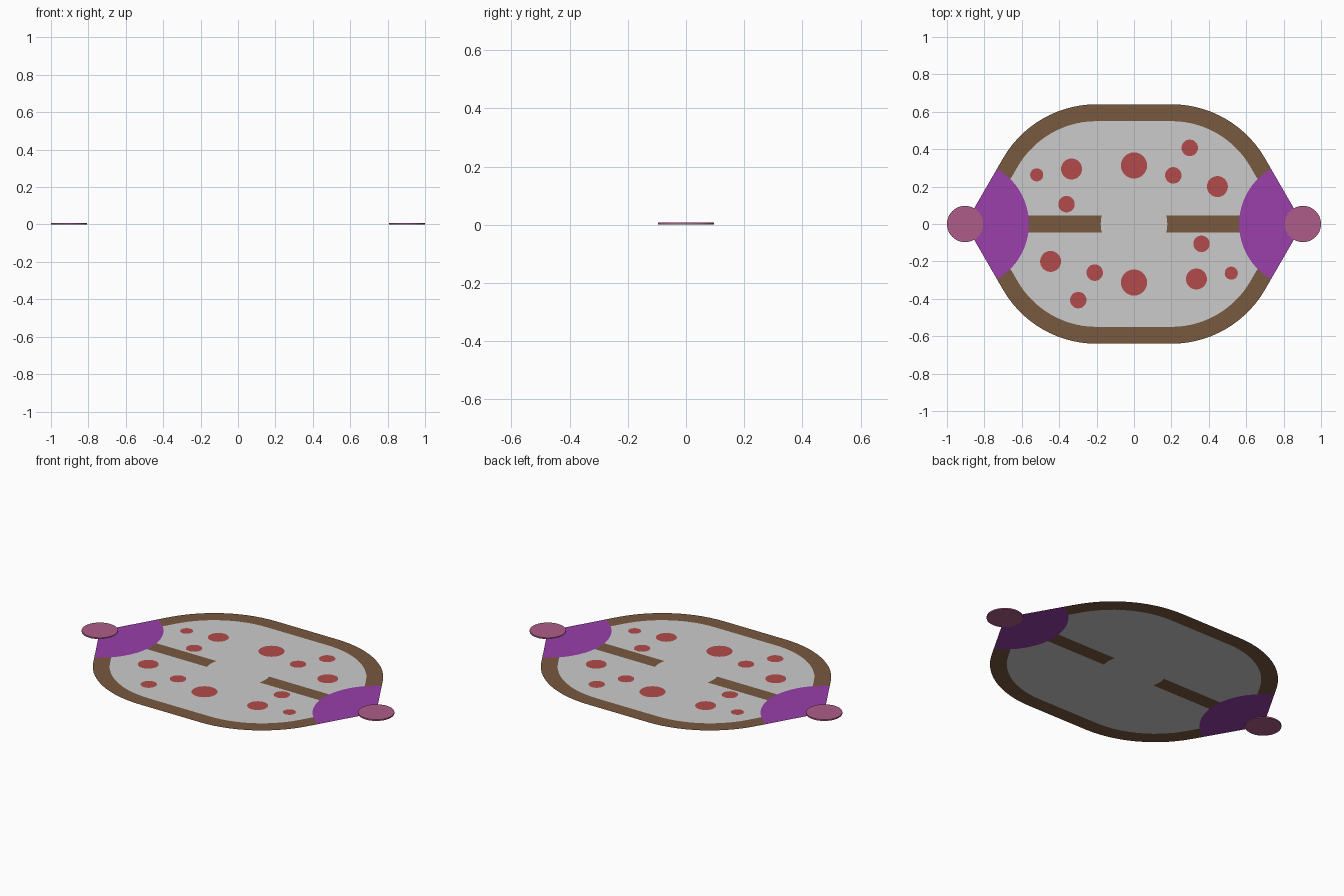
import bpy, bmesh
from math import sin, cos, asin, radians, pi

if "Cube" in bpy.data.objects:
    bpy.data.objects.remove(bpy.data.objects["Cube"])

APEX, HUB_R = 0.903, 0.341          # pointed end of the board, radius of the end zones
HALF_H, WALL, FLAT = 0.64, 0.09, 0.2  # board half depth, wall width, half of straight edge
BAR, GAP_R = 0.045, 0.178           # bar half width, open circle in the middle
Z = 0.004                           # sheet level, halfway up the end discs
COR_R = (APEX - HALF_H / 3 ** 0.5 - FLAT) * 3 ** 0.5
COR_Y = HALF_H - COR_R


def material(name, rgb):
    m = bpy.data.materials.new(name)
    m.diffuse_color = (*rgb, 1)
    m.use_nodes = True
    m.node_tree.nodes["Principled BSDF"].inputs["Base Color"].default_value = m.diffuse_color
    return m


BROWN = material("brown", (0.19, 0.10, 0.05))
PURPLE = material("purple", (0.32, 0.05, 0.40))
PINK = material("pink", (0.42, 0.11, 0.25))
RED = material("red", (0.45, 0.07, 0.07))


def arc(cx, cy, r, a0, a1, n):
    return [(cx + r * cos(a0 + (a1 - a0) * i / n), cy + r * sin(a0 + (a1 - a0) * i / n))
            for i in range(n + 1)]


def sheet(name, polys, mat=None, z=Z):
    bm = bmesh.new()
    for pts in polys:
        bm.faces.new([bm.verts.new((x, y, z)) for x, y in pts])
    bmesh.ops.remove_doubles(bm, verts=bm.verts, dist=1e-5)
    for f in bm.faces:
        f.normal_update()
        if f.normal.z < 0:
            f.normal_flip()
    me = bpy.data.meshes.new(name)
    bm.to_mesh(me)
    bm.free()
    ob = bpy.data.objects.new(name, me)
    bpy.context.collection.objects.link(ob)
    if mat:
        me.materials.append(mat)
    return ob


def flip(pts, sx, sy):
    return [(sx * x, sy * y) for x, y in pts]


# Quarter outlines shared by neighbouring parts
corner_out = arc(FLAT, COR_Y, COR_R, pi / 6, pi / 2, 14)
corner_in = arc(FLAT, COR_Y, COR_R - WALL, pi / 6, pi / 2, 14)
a_bar, a_wall = asin(BAR / HUB_R), radians(60) - asin(WALL / HUB_R)
hub_bar = arc(APEX, 0, HUB_R, pi, pi - a_bar, 2)
hub_floor = arc(APEX, 0, HUB_R, pi - a_bar, pi - a_wall, 10)
hub_wall = arc(APEX, 0, HUB_R, pi - a_wall, pi - radians(60), 4)
gap = arc(0, 0, GAP_R, 0, asin(BAR / GAP_R), 3)

# Grey floor, notched by the two bars
q = gap + hub_floor[:] + corner_in
half = q + flip(q, -1, 1)[::-1]
sheet("floor", [half + flip(half, 1, -1)[::-1][1:-1]])

# Brown rim walls, front and back
q = corner_in[::-1] + hub_wall + corner_out
side = q[:]
inner = corner_in[::-1] + hub_wall
back = inner + corner_out + flip(corner_out, -1, 1)[::-1] + flip(inner, -1, 1)[::-1]
sheet("rim_wall_back", [back], BROWN)
sheet("rim_wall_front", [flip(back, 1, -1)], BROWN)

upper = hub_bar + hub_floor[1:] + hub_wall[1:]
zone = [(APEX, 0)] + upper[::-1] + flip(upper, 1, -1)[1:]
bar = flip(gap, 1, -1)[::-1] + gap[1:] + hub_bar[::-1] + flip(hub_bar, 1, -1)[1:]
for s, label in ((-1, "left"), (1, "right")):
    # Dividing bar, purple end zone and raised end disc
    sheet("divider_bar_" + label, [flip(bar, s, 1)], BROWN)
    sheet("end_zone_" + label, [flip(zone, s, 1)], PURPLE)
    bpy.ops.mesh.primitive_cylinder_add(vertices=48, radius=0.097, depth=2 * Z,
                                        location=(s * APEX, 0, Z))
    disc = bpy.context.object
    disc.name = "end_disc_" + label
    disc.data.materials.append(PINK)
    bpy.ops.object.shade_smooth_by_angle()

# Red spots, repeated by a half turn
spots = [(0, .313, .07), (.334, -.294, .056), (.52, -.263, .035), (.361, -.106, .044),
         (.446, .2, .056), (.21, .26, .044), (.298, .407, .044)]
sheet("red_spots", [arc(s * x, s * y, r, 0, 2 * pi * 31 / 32, 31)
                    for x, y, r in spots for s in (1, -1)], RED, Z + 0.0015)
